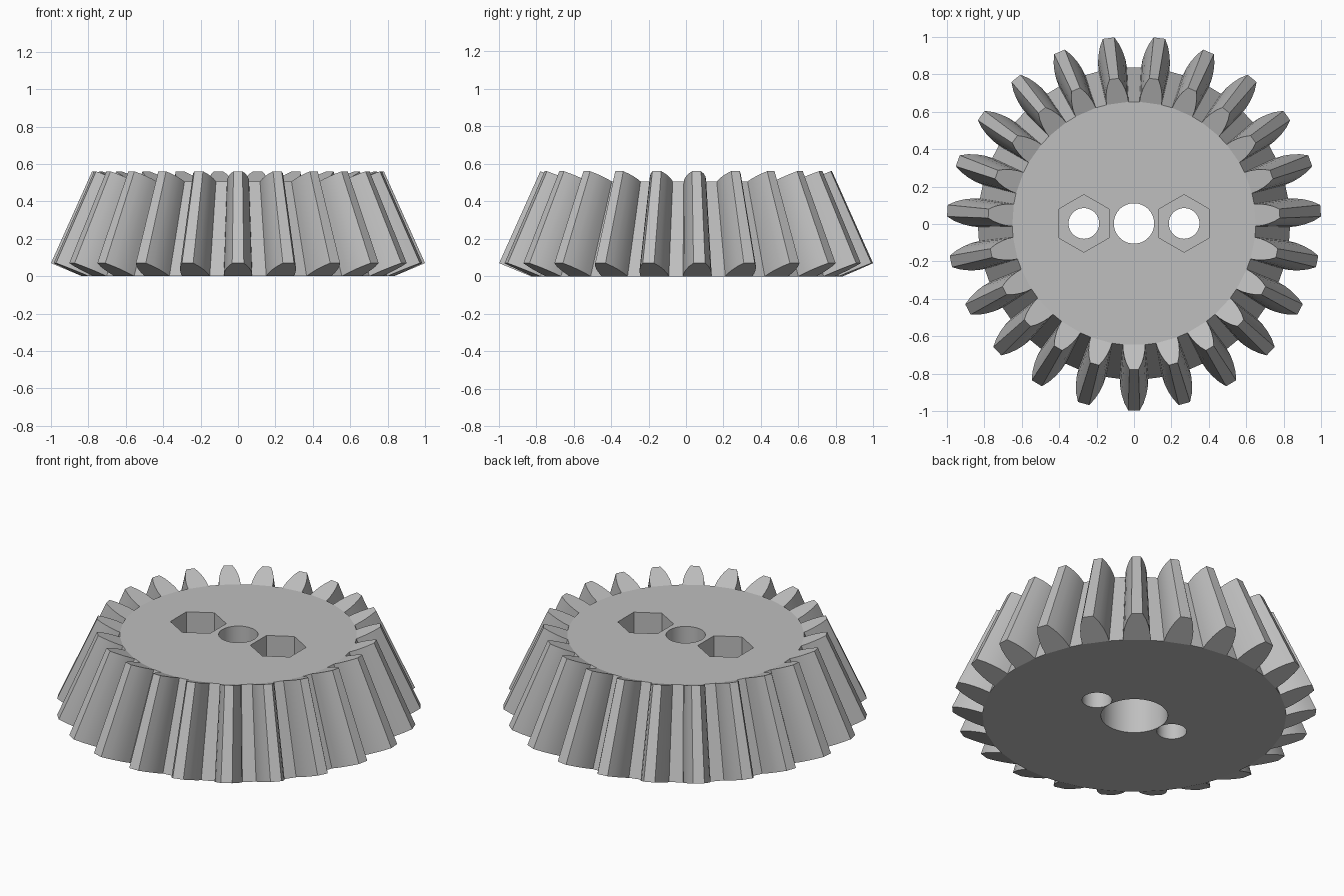
import bpy, bmesh, math
from mathutils import Matrix, Vector

cube = bpy.data.objects.get("Cube")
if cube:
    bpy.data.objects.remove(cube, do_unlink=True)

TEETH = 23
ROOT_R, TIP_R, TIP_Z = 0.831, 1.0, 0.07
APEX = Vector((0, 0, 2.3))      # point where all tooth lines converge
SMALL_END = 0.78                # scale of the upper end of each tooth
TOP_Z = APEX.z * (1 - SMALL_END)
SHIFT = Vector((0, 0.003, 0))

# Plain grey material
grey = bpy.data.materials.new("grey")
grey.use_nodes = True
colour = (0.52, 0.52, 0.52, 1)
grey.diffuse_color = colour
grey.node_tree.nodes["Principled BSDF"].inputs["Base Color"].default_value = colour

# Tooth outline as (half width, height fraction), mirrored about its centre
flank = [(0.076, 0), (0.074, 0.25), (0.066, 0.5), (0.052, 0.76), (0.031, 1)]
outline = [(-w, t) for w, t in flank] + [(w, t) for w, t in reversed(flank)]


def tooth_point(w, t):
    return Vector((w, -(ROOT_R + (TIP_R - ROOT_R) * t), TIP_Z * t))


# Gear body: lower and upper toothed rings joined by side faces
bm = bmesh.new()
lower, upper = [], []
for i in range(TEETH):
    turn = Matrix.Rotation(math.tau * i / TEETH, 3, 'Z')
    for w, t in outline:
        p = turn @ tooth_point(w, t)
        lower.append(bm.verts.new(p + SHIFT))
        upper.append(bm.verts.new(APEX + (p - APEX) * SMALL_END + SHIFT))
n, step = len(lower), len(outline)
for i in range(n):
    j = (i + 1) % n
    bm.faces.new((lower[i], lower[j], upper[j], upper[i]))
for ring in (lower, upper):
    disc = []
    for i in range(0, n, step):
        bm.faces.new(ring[i:i + step])          # sloped tooth end
        disc += [ring[i], ring[i + step - 1]]
    bm.faces.new(disc)
bmesh.ops.recalc_face_normals(bm, faces=bm.faces)
mesh = bpy.data.meshes.new("bevel_gear")
bm.to_mesh(mesh)
bm.free()
gear = bpy.data.objects.new("bevel_gear", mesh)
bpy.context.collection.objects.link(gear)
mesh.materials.append(grey)


def cut(name, x, radius, z0, z1, sides=48):
    """Cut a straight prism or round hole through the gear."""
    bpy.ops.mesh.primitive_cylinder_add(
        vertices=sides, radius=radius, depth=z1 - z0,
        location=(x, SHIFT.y, (z0 + z1) / 2))
    cutter = bpy.context.object
    cutter.name = name
    cutter.hide_render = True
    mod = gear.modifiers.new(name, 'BOOLEAN')
    mod.operation = 'DIFFERENCE'
    mod.solver = 'EXACT'
    mod.object = cutter
    bpy.context.view_layer.objects.active = gear
    bpy.ops.object.modifier_apply(modifier=name)
    bpy.data.objects.remove(cutter, do_unlink=True)


# Shaft hole with a wider bore underneath, and two bolt holes with nut pockets
cut("shaft_hole", 0, 0.108, -0.1, 0.7)
cut("lower_bore", 0, 0.184, -0.1, 0.25)
for side in (-1, 1):
    cut("bolt_hole", side * 0.268, 0.082, -0.1, 0.7)
    cut("nut_pocket", side * 0.268, 0.154, TOP_Z - 0.22, 0.7, sides=6)

# Smooth curved flanks and holes, keep edges crisp
bpy.ops.object.select_all(action='DESELECT')
gear.select_set(True)
bpy.context.view_layer.objects.active = gear
bpy.ops.object.shade_smooth_by_angle(angle=math.radians(15))
